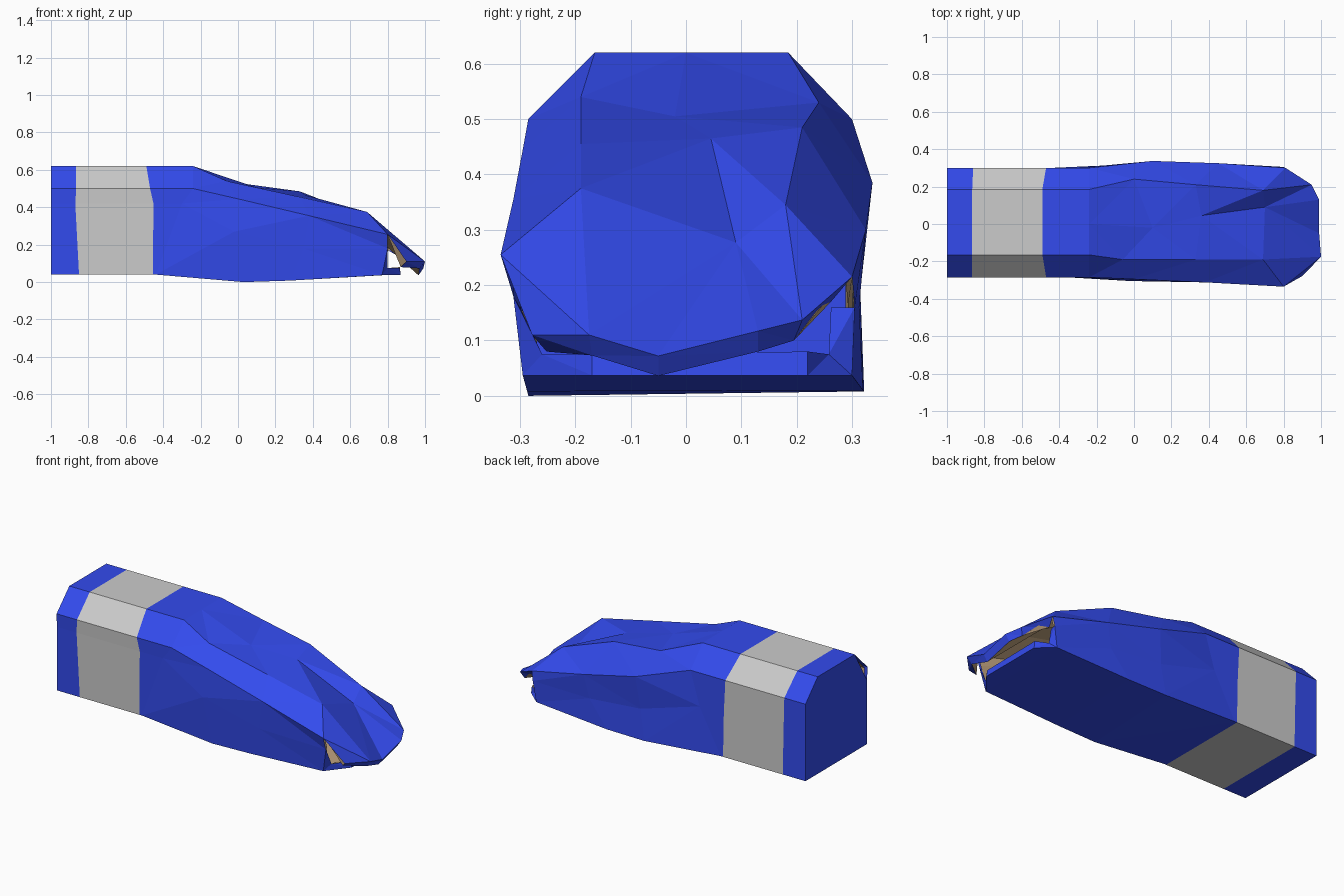
import bpy, bmesh
from mathutils import Vector as V

if "Cube" in bpy.data.objects:
    bpy.data.objects.remove(bpy.data.objects["Cube"])


def material(name, rgb):
    m = bpy.data.materials.new(name)
    m.diffuse_color = (*rgb, 1)
    m.use_nodes = True
    m.node_tree.nodes["Principled BSDF"].inputs["Base Color"].default_value = m.diffuse_color
    return m


blue = material("blue", (0.033, 0.07, 0.85))
tan = material("tan", (0.55, 0.38, 0.22))


def loft(name, rows, mat=None, closed=False, caps=()):
    """Skin consecutive rows of points with flat faces; caps are extra faces on row 0."""
    bm = bmesh.new()
    grid = [[bm.verts.new(p) for p in row] for row in rows]
    n = len(rows[0])
    for a, b in zip(grid, grid[1:]):
        for j in range(n if closed else n - 1):
            k = (j + 1) % n
            bm.faces.new((a[j], b[j], b[k], a[k]))
    for cap in caps:
        bm.faces.new([grid[0][j] for j in cap])
    bmesh.ops.remove_doubles(bm, verts=bm.verts, dist=0.0005)
    # Fold the warped quads along their shorter diagonal
    bmesh.ops.triangulate(bm, faces=[f for f in bm.faces if len(f.verts) == 4],
                          quad_method='SHORT_EDGE')
    me = bpy.data.meshes.new(name)
    bm.to_mesh(me)
    bm.free()
    ob = bpy.data.objects.new(name, me)
    bpy.context.collection.objects.link(ob)
    if mat:
        me.materials.append(mat)


# Rear cross-section (y, z), from lower -y corner over the top to lower +y corner
PROFILE = [(-.28, .04), (-.282, .42), (-.285, .5), (-.165, .62), (0, .62),
           (.185, .62), (.3, .5), (.3, .3), (.3, .04)]


def ring(xs):
    return [V((x, y, z)) for x, (y, z) in zip(xs, PROFILE)]


def inset(row):
    """Shrink a cross-section towards its own middle for the inner lining."""
    mid = sum((p.z for p in row)) / len(row)
    return [V((p.x, p.y * .96, mid + (p.z - mid) * .95)) for p in row]


back = ring([-1] * 9)
seam_a = ring([-.85, -.87, -.865, -.865, -.865, -.865, -.86, -.855, -.85])
seam_b = ring([-.455, -.452, -.47, -.49, -.49, -.49, -.47, -.46, -.455])
waist = ring([-.5, -.3, -.24, -.24, -.24, -.24, -.24, -.3, -.45])
waist[0].x, waist[8].x = -.44, -.44

# Irregular front cross-sections in the same point order
middle = [V(p) for p in (
    (.03, -.285, 0), (-.02, -.305, .27), (0, -.295, .445), (-.06, -.19, .54), (.1, -.02, .505),
    (0, .24, .53), (.1, .337, .385), (.08, .315, .19), (.05, .322, .008))]
instep = [V(p) for p in (
    (.28, -.287, .008), (.35, -.3, .18), (.38, -.312, .355), (.33, -.19, .455), (.36, .045, .465),
    (.33, .21, .485), (.45, .325, .3), (.42, .313, .16), (.3, .32, .01))]
mouth = [V(p) for p in (
    (.77, -.295, .037), (.8, -.312, .18), (.8, -.335, .255), (.69, -.19, .375), (.7, .09, .277),
    (.69, .18, .345), (.81, .3, .215), (.8, .305, .16), (.78, .3, .037))]

# Rear end, with one open corner
loft("rear_end", [back, seam_a], blue, True, [(0, 1, 3, 4, 5, 6, 7, 8)])
# Grey band
loft("grey_band", [seam_a, seam_b], None, True)
# Front body shell, open at the mouth
loft("front_body", [seam_b, waist, middle, instep, mouth], blue, True)

# Sloping nose with a turned-under upper lip
lip = [V(p) for p in ((.9, -.278, .11), (1, -.175, .11), (.99, -.05, .072), (.99, .13, .117),
                      (.95, .21, .137), (.81, .3, .215))]
under = [V(p) for p in ((.87, -.252, .08), (.97, -.17, .073), (.965, -.05, .036), (.965, .13, .08),
                        (.93, .195, .1), (.8, .262, .17))]
crown = [mouth[2], mouth[3], mouth[4], mouth[4], mouth[5], mouth[6]]
loft("nose", [crown, lip, under], blue)

# Lower lip: floor tongue and mouth rim
mr, br, bl, ml = mouth[7], mouth[8], mouth[0], mouth[1]
floor_edge = [mr, br, br.lerp(bl, .15), br.lerp(bl, .8), bl, ml]
tongue = [mr, br, V((.87, .22, .037)), V((.87, -.17, .037)), bl, ml]
inner = [V(p) for p in ((.79, .262, .16), (.8, .258, .075), (.865, .22, .08), (.865, -.17, .075),
                        (.8, -.26, .075), (.79, -.3, .16))]
loft("lower_lip", [floor_edge, tongue, inner], blue)

# Tan lining: inner tube, palate behind the upper lip, floor behind the lower lip
rear_inner = [p + V((.01, 0, 0)) for p in inset(back)]
tube = [rear_inner, inset(waist), inset(middle), inset(instep), inset(mouth)]
loft("lining_tube", [list(reversed(r)) for r in tube], tan, True)
m = tube[-1]
palate = [m[2], m[3], m[4], m[4], m[5], m[6]]
loft("lining_palate", [palate[::-1], under[::-1]], tan)
loft("lining_floor", [[m[0], m[0].lerp(m[8], .2), m[0].lerp(m[8], .85), m[8]],
                      [inner[4], inner[3], inner[2], inner[1]]], tan)
